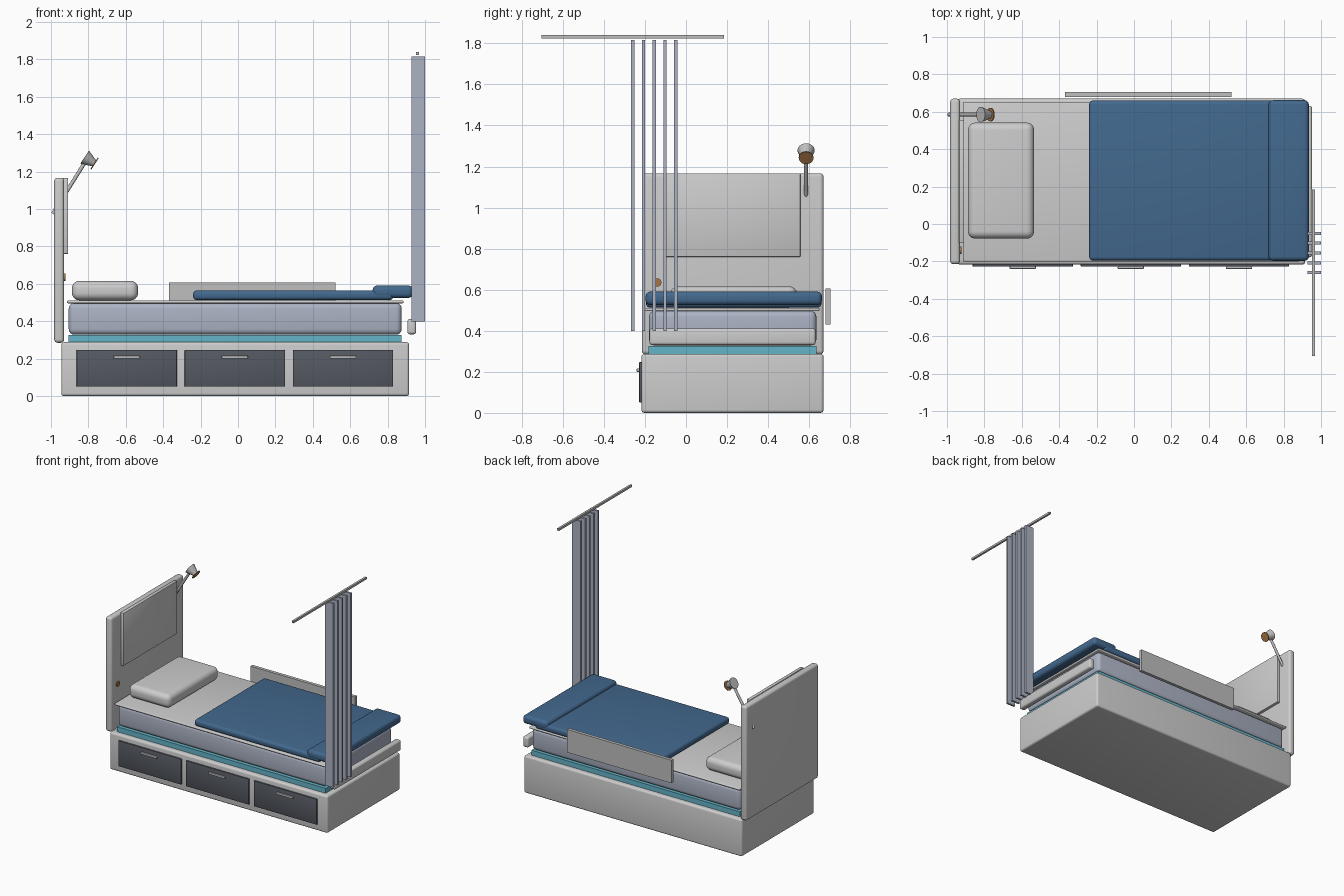
import bpy
from math import radians
from mathutils import Vector

cube = bpy.data.objects.get("Cube")
if cube:
    bpy.data.objects.remove(cube, do_unlink=True)


def material(name, r, g, b):
    m = bpy.data.materials.new(name)
    m.use_nodes = True
    m.diffuse_color = (r, g, b, 1)
    m.node_tree.nodes["Principled BSDF"].inputs["Base Color"].default_value = (r, g, b, 1)
    return m


OFF_WHITE = material("off white", 0.61, 0.61, 0.61)
SLATE = material("dark slate", 0.09, 0.10, 0.12)
MIST = material("misty blue grey", 0.41, 0.45, 0.55)
TEAL = material("teal", 0.13, 0.46, 0.58)
NAVY = material("deep blue", 0.055, 0.14, 0.27)
METAL = material("grey metal", 0.52, 0.52, 0.52)
TAN = material("warm tan", 0.38, 0.18, 0.06)


def finish(obj, name, mat):
    obj.name = name
    obj.data.materials.append(mat)
    bpy.ops.object.shade_smooth_by_angle(angle=radians(35))
    return obj


def box(name, mat, x, y, z, bevel=0.0, segments=4):
    """Box from (min, max) ranges with optional rounded edges."""
    spans = (x, y, z)
    bpy.ops.mesh.primitive_cube_add(size=1, location=[(a + b) / 2 for a, b in spans])
    obj = bpy.context.object
    obj.scale = [b - a for a, b in spans]
    bpy.ops.object.transform_apply(location=False, rotation=False, scale=True)
    if bevel:
        mod = obj.modifiers.new("Rounded edges", "BEVEL")
        mod.width = bevel
        mod.segments = segments
        bpy.ops.object.modifier_apply(modifier=mod.name)
    return finish(obj, name, mat)


def cone(name, mat, start, end, r1, r2, sides=24):
    """Cylinder or cone running between two points."""
    start, end = Vector(start), Vector(end)
    axis = end - start
    bpy.ops.mesh.primitive_cone_add(vertices=sides, radius1=r1, radius2=r2, depth=axis.length,
                                    location=(start + end) / 2,
                                    rotation=axis.to_track_quat("Z", "Y").to_euler())
    return finish(bpy.context.object, name, mat)


# Storage base with drawers and handles
box("storage_base", OFF_WHITE, (-0.945, 0.915), (-0.217, 0.67), (0, 0.288), 0.015)
for i, cx in enumerate((-0.595, -0.017, 0.562)):
    box(f"drawer_{i + 1}", SLATE, (cx - 0.268, cx + 0.268), (-0.228, -0.205), (0.05, 0.247), 0.003, 2)
    box(f"drawer_handle_{i + 1}", METAL, (cx - 0.07, cx + 0.07), (-0.24, -0.226), (0.2, 0.216), 0.003, 2)

# Bedding
box("bed_platform", TEAL, (-0.905, 0.875), (-0.182, 0.635), (0.286, 0.326))
box("mattress", MIST, (-0.905, 0.875), (-0.18, 0.635), (0.328, 0.498), 0.03)
box("fitted_sheet", OFF_WHITE, (-0.915, 0.885), (-0.2, 0.65), (0.496, 0.511), 0.006, 3)
box("pillow", OFF_WHITE, (-0.888, -0.534), (-0.078, 0.542), (0.512, 0.616), 0.04, 6)
box("blanket", NAVY, (-0.24, 0.83), (-0.195, 0.66), (0.513, 0.565), 0.02)
box("folded_blanket", NAVY, (0.72, 0.935), (-0.197, 0.662), (0.525, 0.591), 0.024)
box("foot_bumper", OFF_WHITE, (0.905, 0.953), (-0.178, 0.632), (0.33, 0.412), 0.015)

# Headboard and rear guard rail
box("headboard", OFF_WHITE, (-0.983, -0.93), (-0.215, 0.67), (0.285, 1.167), 0.018)
box("headboard_panel", OFF_WHITE, (-0.935, -0.908), (-0.1, 0.557), (0.76, 1.167), 0.004, 2)
box("guard_rail", METAL, (-0.37, 0.52), (0.68, 0.705), (0.43, 0.607))
cone("call_button", TAN, (-0.935, -0.14, 0.635), (-0.922, -0.14, 0.635), 0.02, 0.02)

# Reading lamp
cone("lamp_arm", METAL, (-0.99, 0.585, 0.975), (-0.815, 0.585, 1.255), 0.01, 0.01, 16)
lamp_back = Vector((-0.82, 0.585, 1.278))
lamp_front = Vector((-0.767, 0.585, 1.243))
lamp_axis = (lamp_front - lamp_back).normalized()
cone("lamp_shade", METAL, lamp_back, lamp_front, 0.042, 0.018)
cone("lamp_lens", TAN, lamp_front - lamp_axis * 0.003, lamp_front + lamp_axis * 0.003, 0.036, 0.036)

# Gathered curtain hanging from a ceiling track
box("curtain_track", METAL, (0.953, 0.969), (-0.705, 0.185), (1.824, 1.84))
for i in range(5):
    cy = -0.26 + i * 0.0525
    box(f"curtain_fold_{i + 1}", MIST, (0.928, 1.0), (cy - 0.008, cy + 0.008), (0.398, 1.816))
